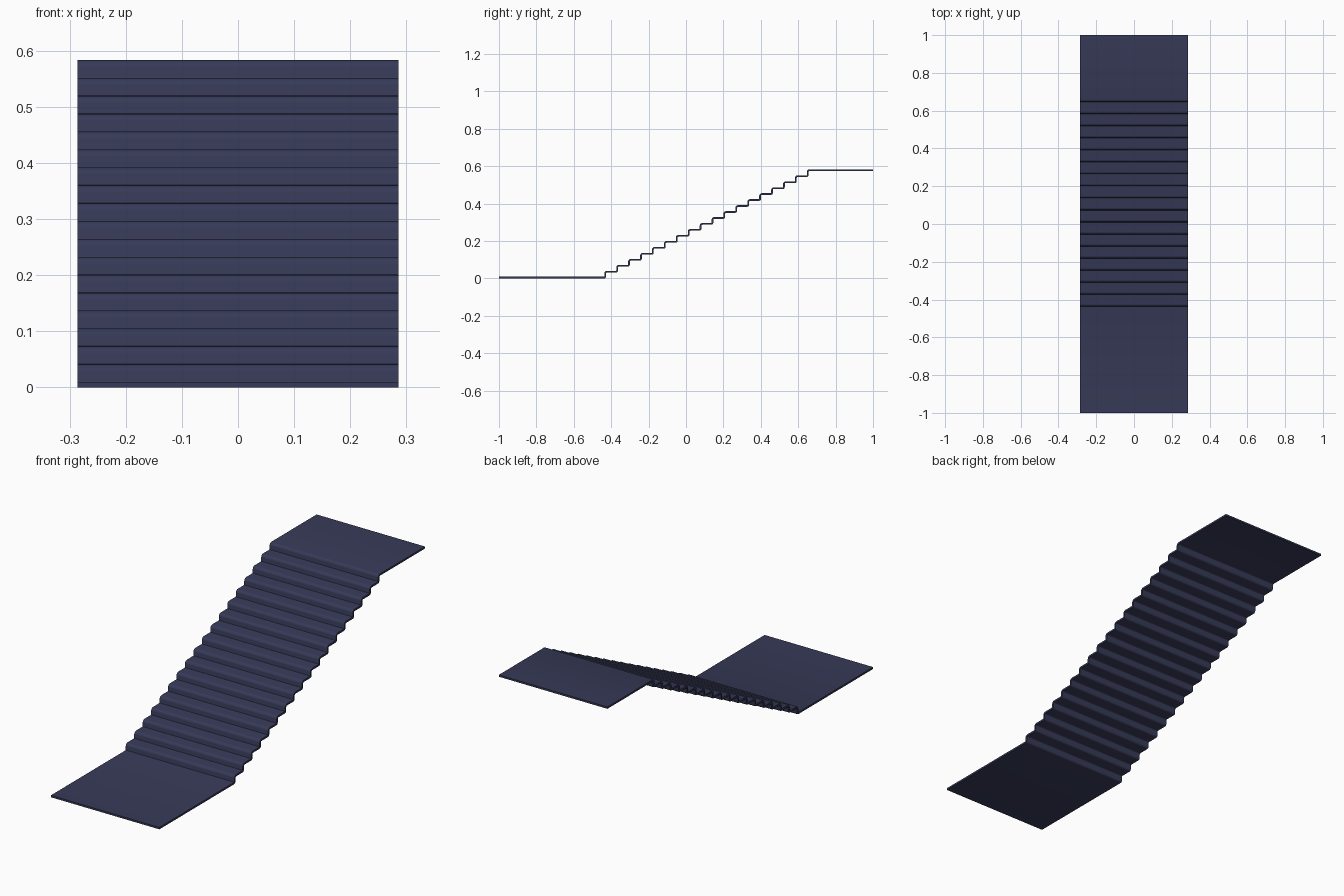
import bpy, bmesh, math
from mathutils import Vector

if "Cube" in bpy.data.objects:
    bpy.data.objects.remove(bpy.data.objects["Cube"])

HALF_W, THICK = 0.286, 0.009
STEPS, Y0, RUN = 18, -0.432, 0.0637
Z0, Z1 = THICK / 2, 0.583 - THICK / 2
RISE = (Z1 - Z0) / STEPS

navy = bpy.data.materials.new("navy carpet")
navy.diffuse_color = (0.037, 0.042, 0.095, 1)
navy.use_nodes = True
navy.node_tree.nodes["Principled BSDF"].inputs["Base Color"].default_value = navy.diffuse_color

# Centre line of the runner: landing, steps with rounded nosings, landing
path = [Vector((-1, Z0))]


def corner(y, z, r, concave):
    """Rounded corner between a tread and a riser."""
    for k in range(4):
        a = math.radians(30 * k)
        if concave:   # tread turning up into riser
            path.append(Vector((y - r + r * math.sin(a), z + r - r * math.cos(a))))
        else:         # riser turning back into tread
            path.append(Vector((y + r - r * math.cos(a), z - r + r * math.sin(a))))


for i in range(STEPS):
    y = Y0 + i * RUN
    corner(y, Z0 + i * RISE, 0.0055, True)
    corner(y, Z0 + (i + 1) * RISE, 0.0095, False)
path.append(Vector((1, Z1)))

# Mitred offset to each side gives the carpet its thickness
upper, lower = [], []
for i, p in enumerate(path):
    a = (p - path[i - 1]).normalized() if i else None
    b = (path[i + 1] - p).normalized() if i < len(path) - 1 else a
    a = a or b
    na, nb = Vector((-a.y, a.x)), Vector((-b.y, b.x))
    n = (na + nb).normalized()
    n *= THICK / 2 / max(n.dot(na), 0.5)
    upper.append(p + n)
    lower.append(p - n)

# Carpet runner mesh
bm = bmesh.new()
rings = [[bm.verts.new((x, q.x, q.y)) for x, q in
          ((-HALF_W, u), (HALF_W, u), (HALF_W, d), (-HALF_W, d))]
         for u, d in zip(upper, lower)]
for r, s in zip(rings, rings[1:]):
    for k in range(4):
        bm.faces.new((r[k], r[(k + 1) % 4], s[(k + 1) % 4], s[k]))
bm.faces.new(rings[0])
bm.faces.new(rings[-1])
bmesh.ops.recalc_face_normals(bm, faces=bm.faces)

mesh = bpy.data.meshes.new("stair_runner")
bm.to_mesh(mesh)
bm.free()
mesh.materials.append(navy)
runner = bpy.data.objects.new("stair_runner", mesh)
bpy.context.collection.objects.link(runner)
bpy.context.view_layer.objects.active = runner
runner.select_set(True)
bpy.ops.object.shade_smooth_by_angle(angle=math.radians(35))
